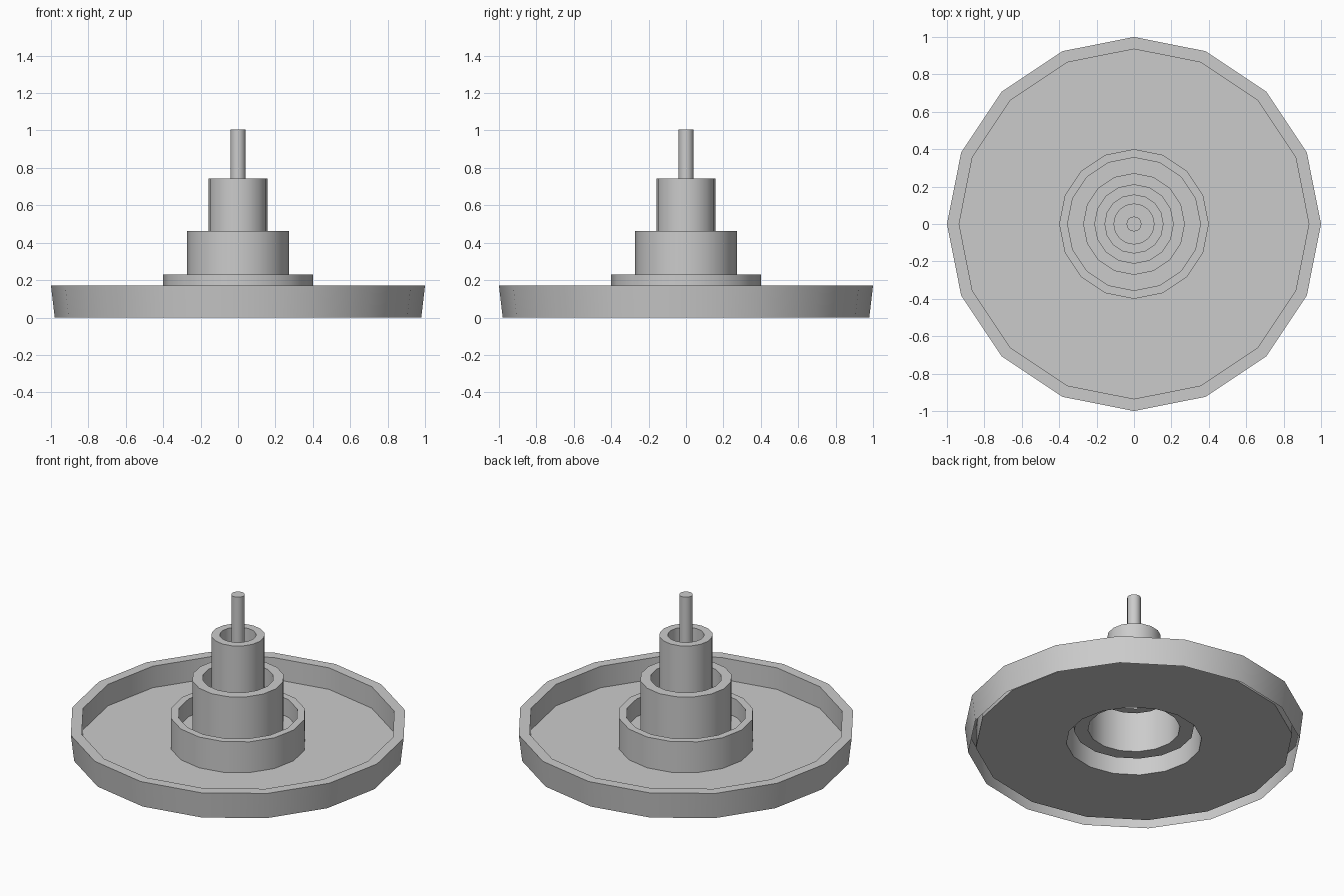
import bpy, bmesh
from math import cos, sin, tau, radians

if "Cube" in bpy.data.objects:
    bpy.data.objects.remove(bpy.data.objects["Cube"])

SIDES = 16


def lathe(name, profile):
    """Revolve an (r, z) profile, outer bottom to inner top, as an open shell."""
    bm = bmesh.new()
    rings = []
    for r, z in profile:
        if r == 0:
            rings.append([bm.verts.new((0, 0, z))] * SIDES)
        else:
            rings.append([bm.verts.new((r * cos(tau * j / SIDES), r * sin(tau * j / SIDES), z))
                          for j in range(SIDES)])
    for a, b in zip(rings, rings[1:]):
        for j in range(SIDES):
            k = (j + 1) % SIDES
            loop = [a[j], a[k], b[k], b[j]]
            bm.faces.new(list(dict.fromkeys(loop)))
    # Turn the centre fan into one flat cap
    tip = [v for v in bm.verts if v.co.xy.length < 1e-6]
    bmesh.ops.dissolve_verts(bm, verts=tip)
    mesh = bpy.data.meshes.new(name)
    bm.to_mesh(mesh)
    bm.free()
    obj = bpy.data.objects.new(name, mesh)
    bpy.context.collection.objects.link(obj)
    bpy.ops.object.select_all(action='DESELECT')
    obj.select_set(True)
    bpy.context.view_layer.objects.active = obj
    bpy.ops.object.shade_smooth_by_angle(angle=radians(30))
    return obj


# Dish: tapered outer wall, flat rim, recessed floor (hollow underneath)
profile = [(0.98, 0), (1.0, 0.17), (0.935, 0.17), (0.935, 0.03)]

# Tiers: outer radius, inner radius, top height, height of the well inside
tiers = [(0.40, 0.355, 0.23, 0.115),
         (0.272, 0.21, 0.463, 0.34),
         (0.158, 0.107, 0.742, 0.62)]
floor = 0.03
for outer, inner, top, well in tiers:
    profile += [(outer, floor), (outer, top), (inner, top), (inner, well)]
    floor = well

# Central spindle with a flat cap
profile += [(0.04, floor), (0.04, 1.005), (0, 1.005)]

lathe("tiered_dish", profile)
